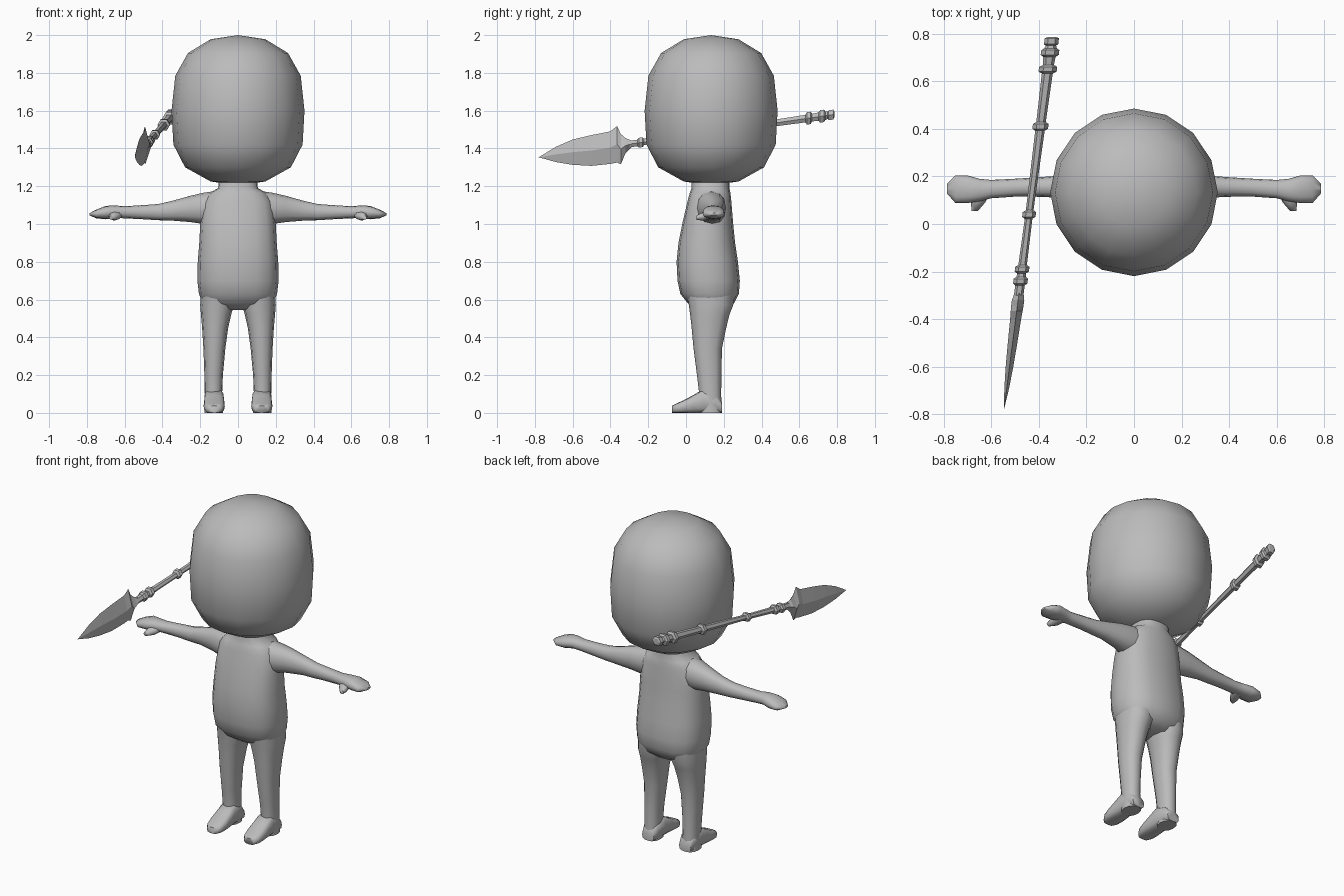
import bpy, bmesh, math
from mathutils import Matrix

grey = bpy.data.materials.new("plain_grey")
grey.diffuse_color = (0.5, 0.5, 0.5, 1)


def loft(name, axis, sections, sides=16, power=2.0, mirror=False, shear=None, angle=60):
    """Skin rounded rings; a section is (position, lo1, hi1, lo2, hi2) on the other two axes."""
    a, b = [i for i in range(3) if i != axis]
    bm = bmesh.new()
    rings = []
    for pos, lo1, hi1, lo2, hi2 in sections:
        ring = []
        for i in range(sides):
            t = 2 * math.pi * i / sides
            c, s = math.cos(t), math.sin(t)
            co = [0.0, 0.0, 0.0]
            co[axis] = pos
            co[a] = (lo1 + hi1) / 2 + (hi1 - lo1) / 2 * math.copysign(abs(c) ** (2 / power), c)
            co[b] = (lo2 + hi2) / 2 + (hi2 - lo2) / 2 * math.copysign(abs(s) ** (2 / power), s)
            ring.append(bm.verts.new(co))
        rings.append(ring)
    for r, q in zip(rings, rings[1:]):
        for i in range(sides):
            j = (i + 1) % sides
            bm.faces.new((r[i], r[j], q[j], q[i]))
    bm.faces.new(rings[0])
    bm.faces.new(rings[-1])
    bmesh.ops.remove_doubles(bm, verts=bm.verts, dist=0.0005)
    bmesh.ops.recalc_face_normals(bm, faces=bm.faces)
    if shear:
        bmesh.ops.transform(bm, matrix=shear, verts=bm.verts)
    mesh = bpy.data.meshes.new(name)
    bm.to_mesh(mesh)
    bm.free()
    mesh.materials.append(grey)
    ob = bpy.data.objects.new(name, mesh)
    bpy.context.collection.objects.link(ob)
    if mirror:
        ob.modifiers.new("mirror", 'MIRROR')
    if angle:
        bpy.ops.object.select_all(action='DESELECT')
        ob.select_set(True)
        bpy.context.view_layer.objects.active = ob
        bpy.ops.object.shade_smooth_by_angle(angle=math.radians(angle))
    return ob


# Large rounded head
head = [(2.0, 0.0), (1.978, 0.145), (1.905, 0.265), (1.785, 0.332), (1.6, 0.352),
        (1.42, 0.342), (1.30, 0.28), (1.225, 0.145), (1.205, 0.0)]
loft("head", 2, [(z, -r, r, 0.133 - r, 0.133 + r) for z, r in head])

# Torso with neck: height, half width, front, back
torso = [(1.25, .10, .03, .23), (1.19, .105, .03, .23), (1.165, .15, .02, .235),
         (1.12, .185, .008, .24), (1.0, .20, -.02, .25), (.9, .205, -.04, .26),
         (.8, .213, -.05, .275), (.7, .215, -.045, .285), (.63, .207, -.03, .28),
         (.58, .185, .01, .255), (.545, .12, .06, .21)]
loft("torso", 2, [(z, -w, w, f, b) for z, w, f, b in torso], power=2.5)

# Legs
loft("leg", 2, [(.66, .02, .195, .0, .255), (.57, .022, .2, .015, .25),
                (.52, .036, .196, .022, .23), (.45, .052, .19, .03, .213),
                (.34, .067, .183, .04, .19), (.2, .08, .178, .058, .188),
                (.1, .084, .176, .07, .186), (0, .08, .178, .07, .19)],
     sides=12, power=2.3, mirror=True)

# Feet: depth, half width, height
feet = [(.19, .04, .06), (.16, .049, .10), (.09, .053, .125), (.04, .055, .095),
        (-.01, .056, .068), (-.05, .05, .05), (-.073, .034, .038)]
loft("foot", 1, [(y, .126 - w, .126 + w, 0, h) for y, w, h in feet],
     sides=12, power=3.2, mirror=True)

# Arms running into flat hands
loft("arm", 0, [(.08, .05, .21, 1.0, 1.18), (.18, .06, .212, 1.0, 1.166),
                (.25, .088, .207, 1.01, 1.15), (.35, .112, .2, 1.018, 1.122),
                (.42, .115, .195, 1.02, 1.106), (.5, .115, .19, 1.025, 1.1),
                (.6, .108, .185, 1.03, 1.094), (.65, .095, .19, 1.032, 1.098),
                (.70, .088, .204, 1.025, 1.096), (.75, .088, .204, 1.03, 1.076),
                (.785, .128, .17, 1.045, 1.058)],
     sides=12, power=2.3, mirror=True)
loft("thumb", 1, [(.14, .60, .68, 1.03, 1.08), (.09, .625, .685, 1.018, 1.062),
                  (.055, .655, .682, 1.022, 1.045)], sides=8, mirror=True)

# Spear lies along y, sheared to its slanted line beside the head
slant = Matrix(((1, .129, 0, -.4456), (0, 1, 0, 0), (0, .145, 1, 1.4663), (0, 0, 0, 1)))


def collar(y, r, base):
    return [(y + .018, base), (y + .01, r), (y - .01, r), (y - .018, base)]


shaft = [(.785, .018), (.78, .03), (.755, .03), (.75, .022)]
for y, r, base in ((.72, .038, .026), (.65, .038, .023), (.41, .033, .02),
                   (.04, .028, .016), (-.19, .03, .018), (-.24, .03, .02)):
    shaft += collar(y, r, base)
shaft += [(-.3, .02)]
loft("spear_shaft", 1, [(y, -r, r, -r, r) for y, r in shaft], sides=6, shear=slant, angle=0)

# Diamond section blade with barbs: depth, half thickness, below, above
blade = [(-.285, .018, -.015, .015), (-.32, .026, -.045, .035), (-.345, .026, -.1, .06),
         (-.365, .025, -.088, .105), (-.40, .023, -.09, .082), (-.5, .02, -.086, .077),
         (-.6, .016, -.066, .068), (-.69, .01, -.038, .042), (-.78, 0, 0, 0)]
loft("spear_blade", 1, [(y, -t, t, lo, hi) for y, t, lo, hi in blade],
     sides=4, shear=slant, angle=0)
